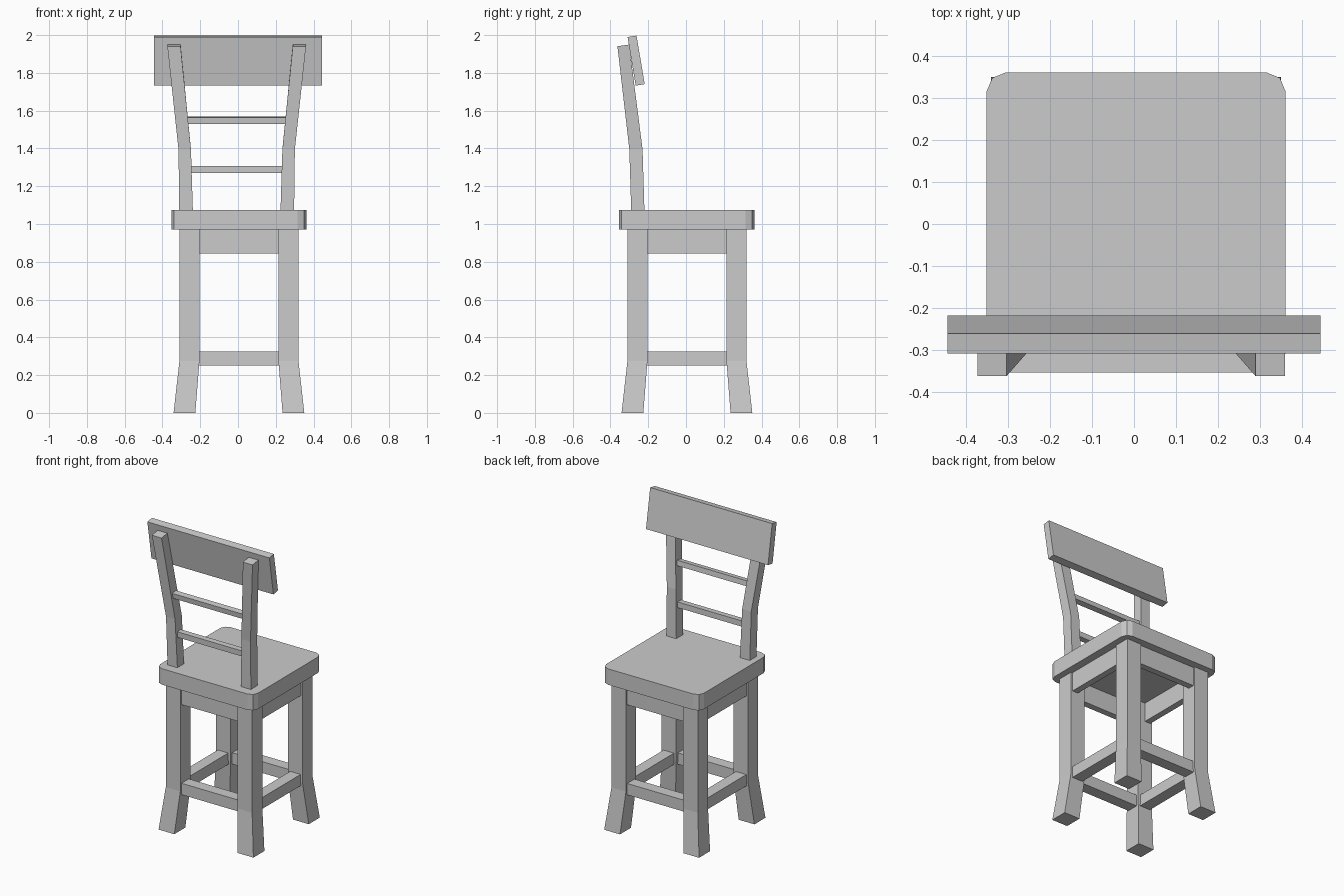
import bpy, bmesh, math
from mathutils import Vector

if "Cube" in bpy.data.objects:
    bpy.data.objects.remove(bpy.data.objects["Cube"])


def finish(bm, name):
    bmesh.ops.recalc_face_normals(bm, faces=bm.faces[:])
    me = bpy.data.meshes.new(name)
    bm.to_mesh(me)
    bm.free()
    ob = bpy.data.objects.new(name, me)
    bpy.context.collection.objects.link(ob)
    return ob


def box(name, x, y, z, tilt=0.0):
    """Box from (min, max) ranges, optionally tilted about x through its centre."""
    bm = bmesh.new()
    bmesh.ops.create_cube(bm, size=1)
    for v in bm.verts:
        v.co = Vector((v.co.x * (x[1] - x[0]), v.co.y * (y[1] - y[0]), v.co.z * (z[1] - z[0])))
    ob = finish(bm, name)
    ob.location = [(r[0] + r[1]) / 2 for r in (x, y, z)]
    ob.rotation_euler.x = tilt
    return ob


def bent_bar(name, sections, cx=0.0, sx=1, cy=0.0, sy=1):
    """Square bar through sections (x0, x1, y0, y1, z back, z front)."""
    bm = bmesh.new()
    rings = []
    for x0, x1, y0, y1, za, zb in sections:
        pts = ((x0, y0, za), (x1, y0, za), (x1, y1, zb), (x0, y1, zb))
        rings.append([bm.verts.new((cx + sx * x, cy + sy * y, z)) for x, y, z in pts])
    for a, b in zip(rings, rings[1:]):
        for i in range(4):
            j = (i + 1) % 4
            bm.faces.new((a[i], a[j], b[j], b[i]))
    bm.faces.new(rings[0])
    bm.faces.new(rings[-1])
    return finish(bm, name)


C = 0.005  # centre of the leg frame

# Seat with two-step rounded corners
bm = bmesh.new()
bmesh.ops.create_cube(bm, size=1)
for v in bm.verts:
    v.co = Vector((C + v.co.x * 0.714, 0.004 + v.co.y * 0.716, 1.0225 + v.co.z * 0.105))
upright = [e for e in bm.edges if abs(e.verts[0].co.z - e.verts[1].co.z) > 0.05]
bmesh.ops.bevel(bm, geom=upright, offset=0.046, segments=2, profile=0.5, affect='EDGES')
finish(bm, "seat")

# Four legs with splayed feet
leg = [(0.231, 0.346, 0.231, 0.346, 0.0, 0.0),
       (0.209, 0.315, 0.209, 0.315, 0.276, 0.276),
       (0.209, 0.315, 0.209, 0.315, 0.971, 0.971)]
for sx, side in ((-1, "left"), (1, "right")):
    for sy, end in ((-1, "front"), (1, "back")):
        bent_bar(f"{end}_{side}_leg", leg, C, sx, C, sy)

# Aprons and stretchers between the legs
span = (C - 0.211, C + 0.211)
for name, inner, outer, z in (("apron", 0.262, 0.304, (0.845, 0.971)),
                              ("stretcher", 0.226, 0.302, (0.25, 0.325))):
    for s, end, side in ((-1, "front", "left"), (1, "back", "right")):
        r = sorted((C + s * inner, C + s * outer))
        box(f"{end}_{name}", span, r, z)
        box(f"{side}_{name}", r, span, z)

# Back posts leaning out and away from the seat
post = [(0.232, 0.304, -0.290, -0.220, 1.07, 1.07),
        (0.242, 0.308, -0.300, -0.230, 1.395, 1.395),
        (0.297, 0.367, -0.363, -0.301, 1.941, 1.95)]
for sx, side in ((-1, "left"), (1, "right")):
    bent_bar(f"{side}_back_post", post, -0.007, sx)

# Thin back rungs
box("lower_rung", (-0.25, 0.236), (-0.28, -0.242), (1.27, 1.307), 0.03)
box("upper_rung", (-0.267, 0.253), (-0.302, -0.264), (1.532, 1.566), math.radians(7))

# Wide tilted top rail in front of the posts
box("top_rail", (-0.445, 0.445), (-0.288, -0.240), (1.7345, 1.9955), math.radians(9.5))
